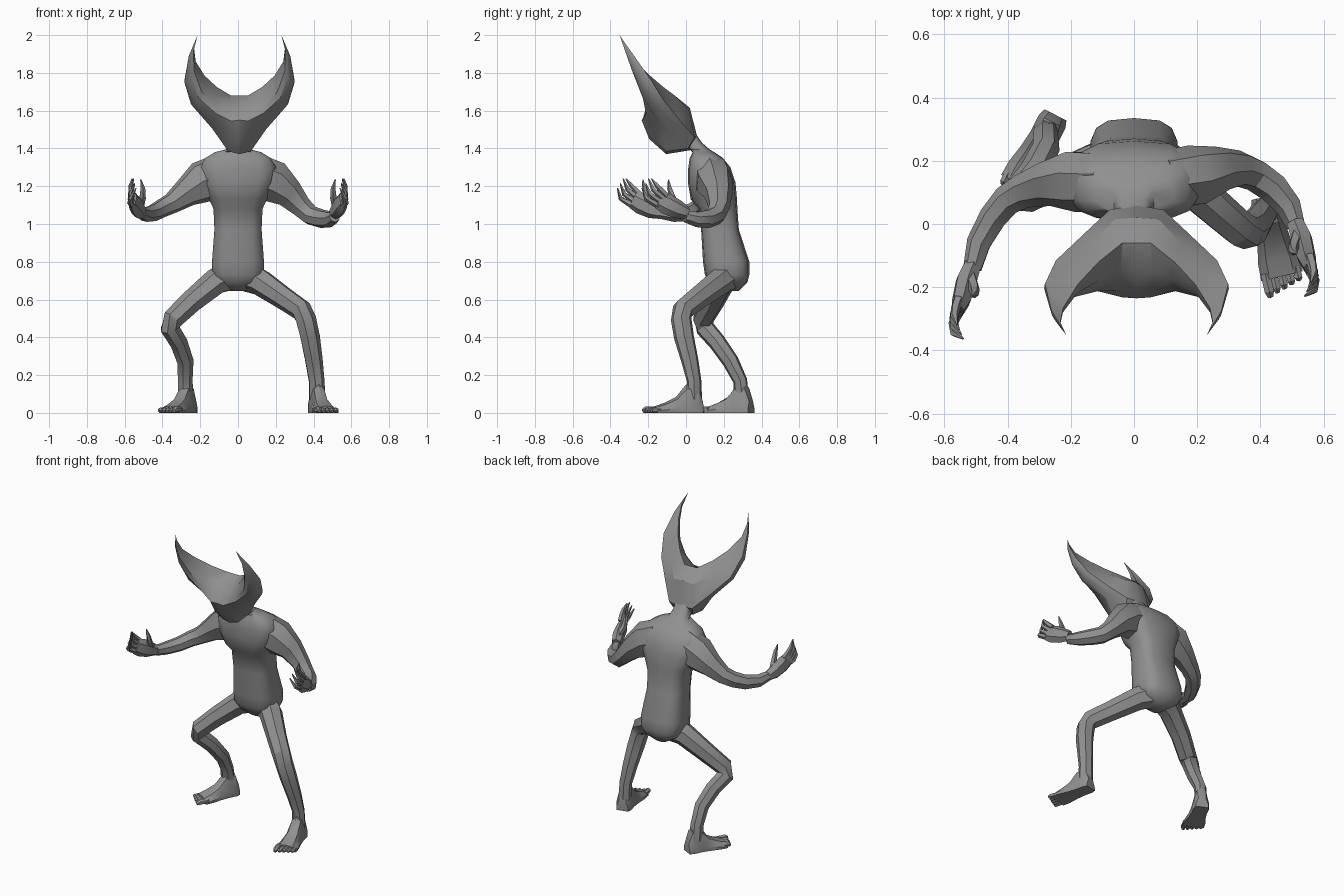
import bpy, bmesh, math
from mathutils import Vector

grey = bpy.data.materials.new("mid_grey")
grey.diffuse_color = (0.28, 0.28, 0.28, 1)


def skin(name, rings, angle=32):
    """Bridge a list of equal-length point rings into a capped mesh object."""
    bm = bmesh.new()
    loops = [[bm.verts.new(p) for p in r] for r in rings]
    for a, b in zip(loops, loops[1:]):
        for i in range(len(a)):
            j = (i + 1) % len(a)
            bm.faces.new((a[i], a[j], b[j], b[i]))
    bm.faces.new(loops[0][::-1])
    bm.faces.new(loops[-1])
    bmesh.ops.remove_doubles(bm, verts=bm.verts, dist=0.0005)
    bmesh.ops.recalc_face_normals(bm, faces=bm.faces)
    mesh = bpy.data.meshes.new(name)
    bm.to_mesh(mesh)
    bm.free()
    mesh.materials.append(grey)
    obj = bpy.data.objects.new(name, mesh)
    bpy.context.collection.objects.link(obj)
    bpy.ops.object.select_all(action='DESELECT')
    obj.select_set(True)
    bpy.context.view_layer.objects.active = obj
    bpy.ops.object.shade_smooth_by_angle(angle=math.radians(angle))
    return obj


def tube(name, pts, ref=(0, 0, 1), n=7):
    """Limb through (x, y, z, radius[, radius along ref]) stations."""
    P = [Vector(p[:3]) for p in pts]
    v, rings = Vector(ref), []
    for i, p in enumerate(pts):
        t = (P[min(i + 1, len(P) - 1)] - P[max(i - 1, 0)]).normalized()
        v = (v - t * v.dot(t)).normalized()
        u = t.cross(v)
        ru, rv = p[3], p[-1]
        rings.append([P[i] + u * ru * math.cos(a) + v * rv * math.sin(a)
                      for a in (math.tau * (k + 0.5) / n for k in range(n))])
    return skin(name, rings)


# torso and neck: z, front y, back y, half width
def slab(z, y0, y1, w, n=14):
    ring = []
    for k in range(n):
        a = math.tau * (k + 0.5) / n
        c, s = math.cos(a), math.sin(a)
        c, s = (math.copysign(abs(q) ** 0.65, q) for q in (c, s))
        ring.append((w * c, (y0 + y1) / 2 + (y1 - y0) / 2 * s, z))
    return ring


torso = [(.645, .17, .28, .04), (.69, .12, .325, .115), (.73, .10, .335, .14),
         (.80, .09, .335, .14), (.97, .08, .28, .127), (1.08, .068, .272, .132),
         (1.13, .025, .27, .155), (1.22, .01, .262, .195), (1.3, .012, .235, .205),
         (1.35, .02, .195, .175), (1.38, .035, .15, .125), (1.395, .02, .125, .065),
         (1.43, -.02, .085, .055), (1.48, -.06, .05, .055)]
skin("torso", [slab(*r) for r in torso], 45)

# crescent head: half of the stations, mirrored across the middle
# ring order: ridge, crown, nape, jaw back, chin, mouth, nose, brow, forehead
half = [
    [(0, -.06, 1.68), (0, .02, 1.615), (0, .06, 1.46), (0, .02, 1.39),
     (0, -.105, 1.37), (0, -.195, 1.45), (0, -.235, 1.55), (0, -.21, 1.58), (0, -.15, 1.64)],
    [(.045, -.06, 1.68), (.07, .015, 1.605), (.085, .045, 1.46), (.065, .01, 1.4),
     (.06, -.10, 1.385), (.06, -.165, 1.45), (.045, -.232, 1.545), (.055, -.21, 1.58),
     (.05, -.15, 1.645)],
    [(.12, -.12, 1.725), (.14, -.06, 1.65), (.165, -.03, 1.545), (.155, -.05, 1.52),
     (.14, -.09, 1.5), (.135, -.14, 1.53), (.125, -.212, 1.585), (.12, -.212, 1.615),
     (.118, -.178, 1.68)],
    [(.185, -.19, 1.785), (.22, -.15, 1.71), (.255, -.115, 1.65), (.257, -.13, 1.635),
     (.245, -.16, 1.62), (.232, -.2, 1.63), (.215, -.228, 1.665), (.2, -.232, 1.7),
     (.188, -.22, 1.745)],
    [(.232, -.265, 1.86), (.262, -.225, 1.81), (.29, -.19, 1.77), (.292, -.205, 1.75),
     (.285, -.225, 1.74), (.27, -.25, 1.755), (.255, -.27, 1.78), (.24, -.285, 1.81),
     (.233, -.28, 1.84)],
]
tip = Vector((.222, -.352, 2.0))
half.append([Vector(p).lerp(tip, .52) + Vector((.014, 0, 0)) for p in half[-1]])
half.append([Vector(p).lerp(tip, .98) for p in half[-1]])
mirror = [[(-p[0], p[1], p[2]) for p in r] for r in half[:0:-1]]
head = skin("crescent_head", mirror + half, 28)
head.location.x = .008

# arms: shoulder to wrist
arms = {
    "left": [(-.09, .135, 1.26, .095, .115), (-.19, .138, 1.222, .1, .115),
             (-.275, .128, 1.165, .072, .078), (-.35, .105, 1.11, .056), (-.4, .075, 1.085, .05),
             (-.445, .02, 1.06, .046), (-.49, -.06, 1.05, .04), (-.51, -.14, 1.06, .03, .032)],
    "right": [(.09, .135, 1.26, .095, .115), (.19, .15, 1.222, .1, .115),
              (.27, .172, 1.16, .074, .08), (.335, .175, 1.09, .058), (.385, .155, 1.045, .053),
              (.44, .115, 1.028, .05), (.49, .055, 1.025, .042), (.512, -.005, 1.04, .03, .032)],
}
# hands: a flat palm, four fingers curling up and a thumb
for side, s, off in (("left", -1, 0), ("right", 1, .135)):
    tube(side + "_arm", arms[side])

    def H(x, y, z, *r):
        return (s * x, y + off, z, *r)
    tube(side + "_palm", [H(.51, -.13, 1.058, .03, .033), H(.53, -.18, 1.078, .036, .05),
                          H(.545, -.24, 1.108, .032, .056), H(.557, -.278, 1.128, .02, .048)], n=6)
    for i in range(4):
        f = i / 3
        y0, z0 = -.278 + .04 * f, 1.095 + .055 * f
        y1, z1 = -.345 + .055 * f, 1.135 + .07 * f
        y2, z2 = -.363 + .045 * f, 1.19 + .05 * min(1, f * 1.5)
        tube(f"{side}_finger_{i + 1}", [
            H(.555, y0, z0, .017), H(.572 - .008 * f, (y0 + y1) / 2, (z0 + z1) / 2, .016),
            H(.568, y1, z1, .013), H(.54 + .02 * f, y2, z2, .003)], (1, 0, 0), 5)
    tube(side + "_thumb", [H(.52, -.165, 1.09, .022), H(.505, -.205, 1.14, .018),
                           H(.504, -.222, 1.19, .013), H(.515, -.228, 1.235, .003)], (1, 0, 0), 5)

# legs: hip to ankle
legs = {
    "left": [(-.04, .215, .725, .082), (-.12, .19, .692, .072), (-.25, .14, .585, .062),
             (-.345, .09, .495, .057), (-.362, .10, .45, .052), (-.315, .165, .375, .048),
             (-.28, .235, .275, .045), (-.281, .287, .17, .041, .038),
             (-.278, .295, .07, .044, .038)],
    "right": [(.04, .215, .725, .082), (.12, .175, .692, .072), (.24, .065, .61, .062),
              (.335, -.017, .545, .058), (.358, -.025, .495, .056), (.38, -.01, .4, .054),
              (.4, .02, .28, .049, .046), (.415, .043, .17, .044, .038),
              (.418, .045, .07, .046, .04)],
}
# feet: heel position, then ball-of-foot position, with five toes each
feet = {"left": ((-.248, .345), (-.36, .125)), "right": ((.41, .085), (.468, -.165))}
for side in legs:
    tube(side + "_leg", legs[side], (0, 1, 0))
    h, b = Vector(feet[side][0]), Vector(feet[side][1])
    d = (b - h).normalized()
    w = Vector((-d.y, d.x))
    rings = []
    for t, hw, ht in ((0, .038, .07), (.1, .046, .15), (.34, .046, .15),
                      (.55, .052, .085), (.8, .064, .053), (1, .066, .036)):
        c = h.lerp(b, t)
        rings.append([(*(c + w * hw * k), ht * z) for k, z in
                      ((-1, 0), (1, 0), (1.02, .3), (.6, .85), (0, 1), (-.6, .85), (-1.02, .3))])
    skin(side + "_foot", rings)
    inner = 1 if w.x * b.x < 0 else -1
    for i in range(5):
        o = w * inner * (.05 - .025 * i)
        r = .017 if i == 0 else .014
        ln = .055 - .008 * i
        q = [(*(b + o + d * k), r * e, r * e) for k, e in ((-.02, 1), (ln * .7, 1), (ln, .6))]
        tube(f"{side}_toe_{i + 1}", q, n=6)
